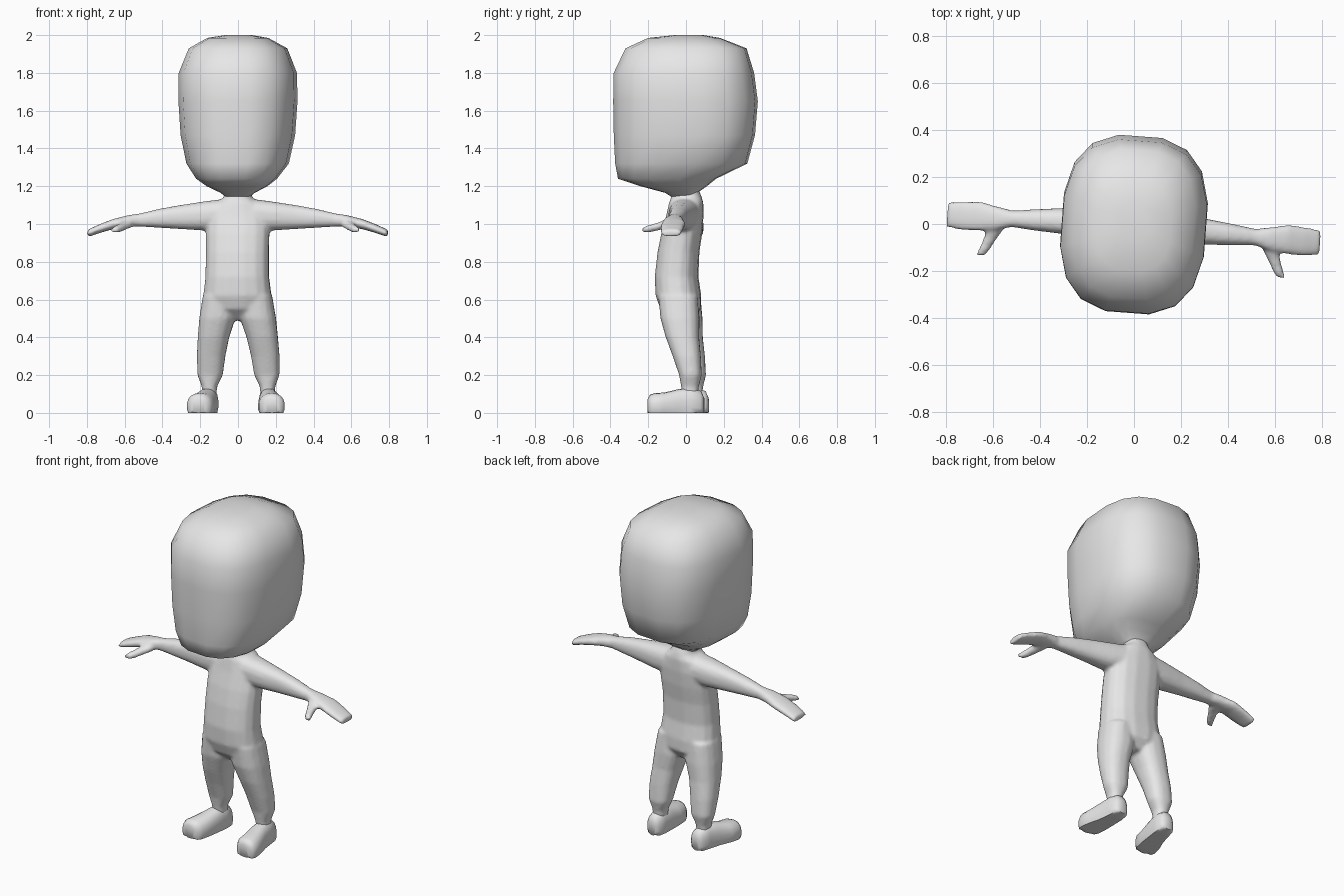
import bpy
import bmesh
import math
from mathutils import Matrix, Vector

cube = bpy.data.objects.get("Cube")
if cube:
    bpy.data.objects.remove(cube, do_unlink=True)

# One clay colour for the whole figure
clay = bpy.data.materials.new("clay_grey")
clay.use_nodes = True
clay.diffuse_color = (0.8, 0.8, 0.8, 1)
clay.node_tree.nodes["Principled BSDF"].inputs["Base Color"].default_value = (0.8, 0.8, 0.8, 1)

# The figure stands turned slightly to one side
TURN = Matrix.Rotation(math.radians(-4.3), 4, "Z")


def superellipse(angle, power):
    """Point on a rounded unit square."""
    c, s = math.cos(angle), math.sin(angle)
    e = 2 / power
    return math.copysign(abs(c) ** e, c), math.copysign(abs(s) ** e, s)


def loft(bm, sections, place, sides=16, power=2.4):
    """Skin closed rings; each section is (along, a_min, a_max, b_min, b_max)."""
    rings = []
    for t, a0, a1, b0, b1 in sections:
        ring = []
        for i in range(sides):
            u, v = superellipse(2 * math.pi * (i + 0.5) / sides, power)
            a = (a0 + a1) / 2 + u * (a1 - a0) / 2
            b = (b0 + b1) / 2 + v * (b1 - b0) / 2
            ring.append(bm.verts.new(place(t, a, b)))
        rings.append(ring)
    for low, high in zip(rings, rings[1:]):
        for i in range(sides):
            j = (i + 1) % sides
            bm.faces.new((low[i], low[j], high[j], high[i]))
    bm.faces.new(rings[0])
    bm.faces.new(rings[-1])


def upright(t, a, b):
    return Vector((a, b, t))


def finish(bm, name, angle):
    bmesh.ops.recalc_face_normals(bm, faces=bm.faces)
    bm.transform(TURN)
    mesh = bpy.data.meshes.new(name)
    bm.to_mesh(mesh)
    bm.free()
    mesh.materials.append(clay)
    obj = bpy.data.objects.new(name, mesh)
    bpy.context.collection.objects.link(obj)
    bpy.ops.object.select_all(action="DESELECT")
    obj.select_set(True)
    bpy.context.view_layer.objects.active = obj
    bpy.ops.object.shade_smooth_by_angle(angle=math.radians(angle))
    return obj


def symmetric(rows):
    """Turn (z, half_width, front, back) rows into sections."""
    return [(z, -w, w, f, b) for z, w, f, b in rows]


# Head: big rounded block with a jaw sloping up to the back
head_rows = [
    (1.14, 0.06, -0.07, 0.05), (1.165, 0.09, -0.11, 0.06),
    (1.2, 0.16, -0.24, 0.11), (1.24, 0.212, -0.36, 0.16),
    (1.32, 0.268, -0.375, 0.325), (1.47, 0.3, -0.382, 0.365),
    (1.65, 0.312, -0.385, 0.38), (1.8, 0.31, -0.382, 0.36),
    (1.93, 0.258, -0.32, 0.32), (1.985, 0.16, -0.2, 0.18),
    (2.0, 0.07, -0.06, 0.09),
]
bm = bmesh.new()
loft(bm, symmetric(head_rows), upright, power=2.7)
finish(bm, "head", 80)

# Torso and neck
torso_rows = [
    (0.49, 0.06, -0.07, 0.04), (0.55, 0.165, -0.135, 0.08),
    (0.62, 0.182, -0.16, 0.08), (0.72, 0.17, -0.165, 0.065),
    (0.85, 0.168, -0.15, 0.07), (0.95, 0.17, -0.13, 0.085),
    (1.04, 0.165, -0.105, 0.092), (1.11, 0.12, -0.09, 0.092),
    (1.14, 0.075, -0.08, 0.085), (1.2, 0.065, -0.07, 0.06),
]
body = bmesh.new()
loft(body, symmetric(torso_rows), upright)

# Limbs as (along, a_min, a_max, b_min, b_max) on the left side
leg = [
    (0.05, 0.12, 0.19, 0.0, 0.07), (0.14, 0.113, 0.195, -0.015, 0.08),
    (0.2, 0.083, 0.218, -0.025, 0.095), (0.3, 0.068, 0.22, -0.06, 0.09),
    (0.4, 0.046, 0.213, -0.098, 0.08), (0.5, 0.012, 0.204, -0.128, 0.08),
    (0.62, 0.01, 0.184, -0.14, 0.07),
]
arm = [
    (0.04, -0.09, 0.085, 0.97, 1.138), (0.18, -0.08, 0.065, 0.965, 1.12),
    (0.31, -0.065, 0.045, 0.973, 1.1), (0.42, -0.06, 0.032, 0.98, 1.08),
    (0.52, -0.052, 0.018, 0.986, 1.056), (0.58, -0.07, 0.03, 0.985, 1.047),
    (0.66, -0.08, 0.047, 0.973, 1.027), (0.73, -0.082, 0.042, 0.953, 1.0),
    (0.797, -0.074, 0.034, 0.93, 0.97),
]
# Thumb runs forward from the palm
thumb = [
    (0.0, 0.54, 0.62, 0.985, 1.035), (-0.07, 0.555, 0.625, 0.975, 1.02),
    (-0.11, 0.58, 0.636, 0.963, 1.006), (-0.15, 0.602, 0.65, 0.955, 0.995),
    (-0.182, 0.622, 0.663, 0.952, 0.984),
]
# Foot runs from heel to toe; everything below the ground is flattened
foot = [
    (0.108, 0.13, 0.18, 0.0, 0.08), (0.092, 0.112, 0.2, -0.03, 0.115),
    (0.04, 0.107, 0.21, -0.04, 0.135), (-0.03, 0.11, 0.225, -0.04, 0.125),
    (-0.1, 0.114, 0.25, -0.04, 0.108), (-0.155, 0.122, 0.26, -0.035, 0.104),
    (-0.178, 0.138, 0.25, -0.03, 0.095), (-0.188, 0.16, 0.23, 0.0, 0.075),
]

for side, sign in (("left", 1), ("right", -1)):
    def across(t, a, b):
        return Vector((sign * t, a, b))

    def forward(t, a, b):
        return Vector((sign * a, t, max(b, 0)))

    def down(t, a, b):
        return Vector((sign * a, b, t))

    loft(body, leg, down)
    loft(body, arm, across)
    loft(body, thumb, forward, sides=10)
    shoe = bmesh.new()
    loft(shoe, foot, forward, sides=18)
    finish(shoe, side + "_foot", 60)

# Weld torso, arms and legs into one skin with soft joints
skin = finish(body, "body", 180)
weld = skin.modifiers.new("weld_parts", "REMESH")
weld.mode = "VOXEL"
weld.voxel_size = 0.01
weld.use_smooth_shade = True
soften = skin.modifiers.new("soften_joints", "SMOOTH")
soften.factor = 0.5
soften.iterations = 6
